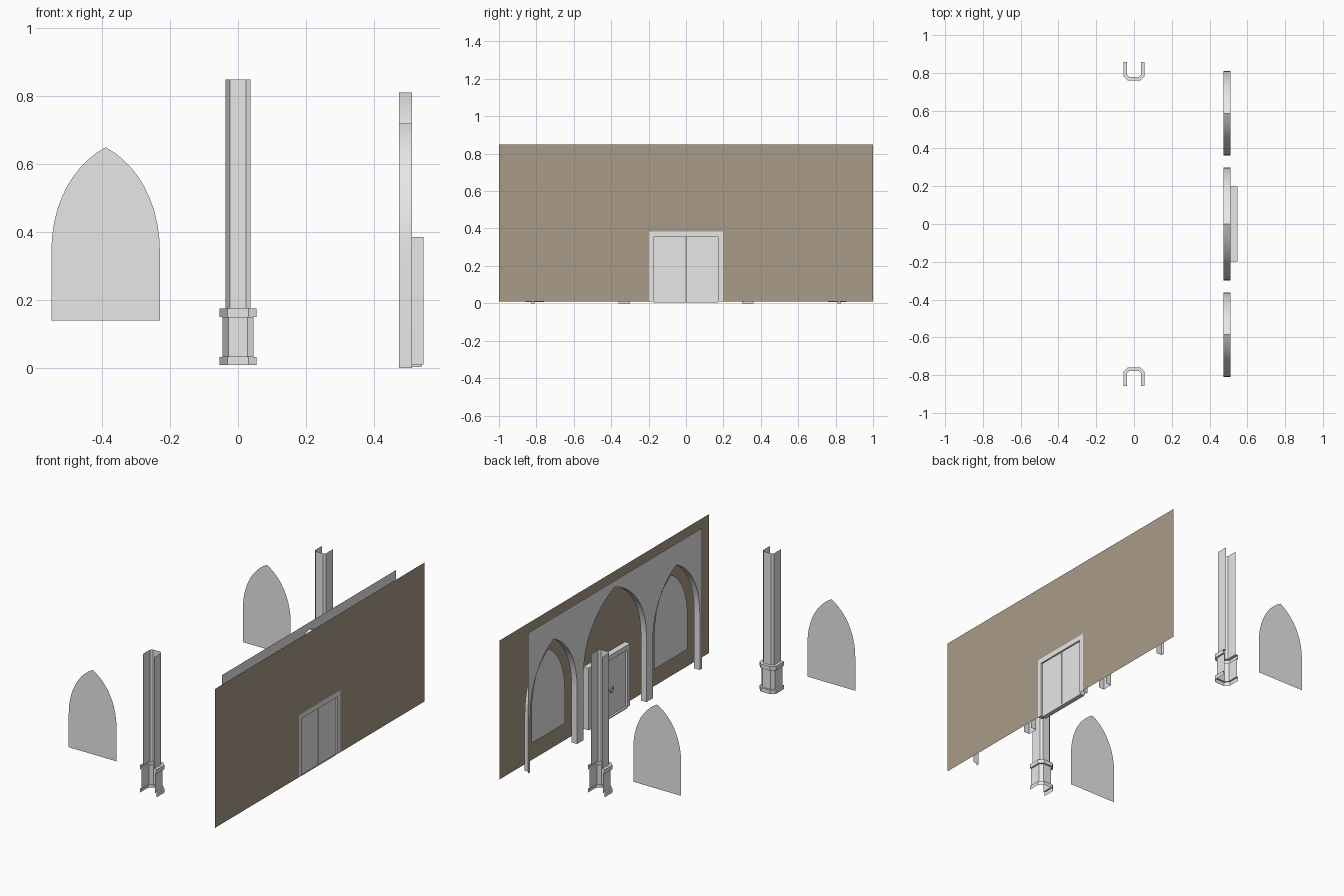
import bpy, bmesh, math
from mathutils import Matrix

if "Cube" in bpy.data.objects:
    bpy.data.objects.remove(bpy.data.objects["Cube"])


def material(name, rgb):
    m = bpy.data.materials.new(name)
    m.diffuse_color = (*rgb, 1)
    m.use_nodes = True
    m.node_tree.nodes["Principled BSDF"].inputs["Base Color"].default_value = m.diffuse_color
    return m


GREY = material("pale grey stone", (0.8, 0.8, 0.8))
BROWN = material("brown plaster", (0.40, 0.33, 0.246))


def add(name, verts, faces, mat=GREY):
    me = bpy.data.meshes.new(name)
    me.from_pydata(verts, [], faces)
    me.materials.append(mat)
    ob = bpy.data.objects.new(name, me)
    bpy.context.collection.objects.link(ob)
    return ob


def box(name, x, y, z):
    v = [(a, b, c) for a in x for b in y for c in z]
    return add(name, v, [(0, 1, 3, 2), (4, 6, 7, 5), (0, 4, 5, 1),
                         (2, 3, 7, 6), (0, 2, 6, 4), (1, 5, 7, 3)])


def arch(c, half, base, spring, apex, n=10):
    """Pointed arch outline, from the +side foot over the apex to the -side foot."""
    side = [(1.0, base)]
    for i in range(n + 1):
        t = i / n
        s = 1 - t
        u = s**3 + 3 * s * s * t + 3 * s * t * t * 0.55
        v = 1.5 * s * s * t + 3 * s * t * t * 0.85 + t**3
        side.append((u, spring + v * (apex - spring)))
    left = [(-u, z) for u, z in reversed(side[:-1])]
    return [(c + u * half, z) for u, z in side + left]


FACE, BACK, WALL = 0.475, 0.512, 0.547
openings = [arch(0.586, 0.224, 0, 0.34, 0.72),
            arch(0, 0.30, 0, 0.40, 0.812),
            arch(-0.586, 0.224, 0, 0.34, 0.72)]

# arcade front: one sheet with three pointed openings
outline = [(-0.83, 0), (-0.83, 0.85), (0.83, 0.85), (0.83, 0)]
for o in openings:
    outline += o
add("arcade_front", [(FACE, y, z) for y, z in outline],
    [list(range(len(outline)))[::-1]])

# reveals: the depth of each opening
for k, o in enumerate(openings):
    n = len(o)
    v = [(FACE, y, z) for y, z in o] + [(BACK, y, z) for y, z in o]
    f = [(i, i + 1, n + i + 1, n + i) for i in range(n - 1)]
    ob = add("arch_reveal_%d" % (k + 1), v, f)
    bpy.ops.object.select_all(action='DESELECT')
    bpy.context.view_layer.objects.active = ob
    ob.select_set(True)
    bpy.ops.object.shade_smooth_by_angle(angle=math.radians(30))

# brown back wall with a doorway cut out
w = [(-1, 0.01), (-0.198, 0.01), (-0.198, 0.385), (0.198, 0.385),
     (0.198, 0.01), (1, 0.01), (1, 0.85), (-1, 0.85)]
add("back_wall", [(WALL, y, z) for y, z in w], [list(range(8))], BROWN)

# window panes: two in the side arches, two standing on the side planes
for s in (-1, 1):
    p = arch(s * 0.586, 0.16, 0.14, 0.34, 0.65)
    add("arcade_window", [(BACK, y, z) for y, z in p],
        [list(range(len(p)))[::-1]])
    p = arch(-0.39, 0.16, 0.14, 0.34, 0.65)
    idx = list(range(len(p)))
    add("side_window", [(x, s * 0.832, z) for x, z in p],
        [idx if s < 0 else idx[::-1]])

# door frame, threshold, double doors and ring handles
fr = [(-0.198, 0.01), (-0.198, 0.385), (0.198, 0.385), (0.198, 0.01),
      (0.17, 0.01), (0.17, 0.355), (-0.17, 0.355), (-0.17, 0.01)]
quads = [(0, 1, 6, 7), (1, 2, 5, 6), (2, 3, 4, 5)]
faces = quads + [tuple(8 + i for i in reversed(q)) for q in quads]
faces += [(i, 8 + i, 8 + (i + 1) % 8, (i + 1) % 8) for i in range(8) if i != 3]
add("door_frame", [(x, y, z) for x in (BACK, WALL) for y, z in fr], faces)
box("threshold", (BACK, 0.54), (-0.17, 0.17), (0.003, 0.01))
for s in (-1, 1):
    box("door_leaf", (0.524, 0.537), sorted((s * 0.002, s * 0.17)), (0.008, 0.355))
    bpy.ops.mesh.primitive_torus_add(
        major_radius=0.015, minor_radius=0.004, major_segments=16,
        minor_segments=8, location=(0.519, s * 0.033, 0.165),
        rotation=(0, math.pi / 2, 0))
    ring = bpy.context.object
    ring.name = "ring_handle"
    ring.data.materials.append(GREY)
    bpy.ops.object.shade_smooth_by_angle(angle=math.radians(40))

# half columns: chamfered U section, open on the outer side
rings = [(0.018, 0.008), (0.018, 0.032), (0.008, 0.032), (0.008, 0.15),
         (0.018, 0.15), (0.018, 0.175), (0, 0.175), (0, 0.85)]
for s in (-1, 1):
    v, f = [], []
    for o, z in rings:
        hw, flat, fy = 0.037 + o, 0.024 + 0.41 * o, 0.777 - o
        ch = hw - flat
        half = [(hw, 0.857), (hw, fy + ch), (flat, fy)]
        sec = half + [(-x, y) for x, y in reversed(half)]
        v += [(x, s * y, z) for x, y in sec]
    for r in range(len(rings) - 1):
        for i in range(5):
            a = r * 6 + i
            q = (a, a + 6, a + 7, a + 1)
            f.append(q if s < 0 else q[::-1])
    col = add("half_column", v, f)
    # make sure faces point towards the hall side
    bm = bmesh.new()
    bm.from_mesh(col.data)
    bm.normal_update()
    top = [fc for fc in bm.faces if abs(fc.normal.y) > 0.99]
    if sum(fc.normal.y for fc in top) * s > 0:
        bmesh.ops.reverse_faces(bm, faces=bm.faces)
    bm.to_mesh(col.data)
    bm.free()

# outward-facing solids
for ob in bpy.data.objects:
    if ob.name.startswith(("door", "threshold")):
        bm = bmesh.new()
        bm.from_mesh(ob.data)
        bmesh.ops.recalc_face_normals(bm, faces=bm.faces)
        bm.to_mesh(ob.data)
        bm.free()
